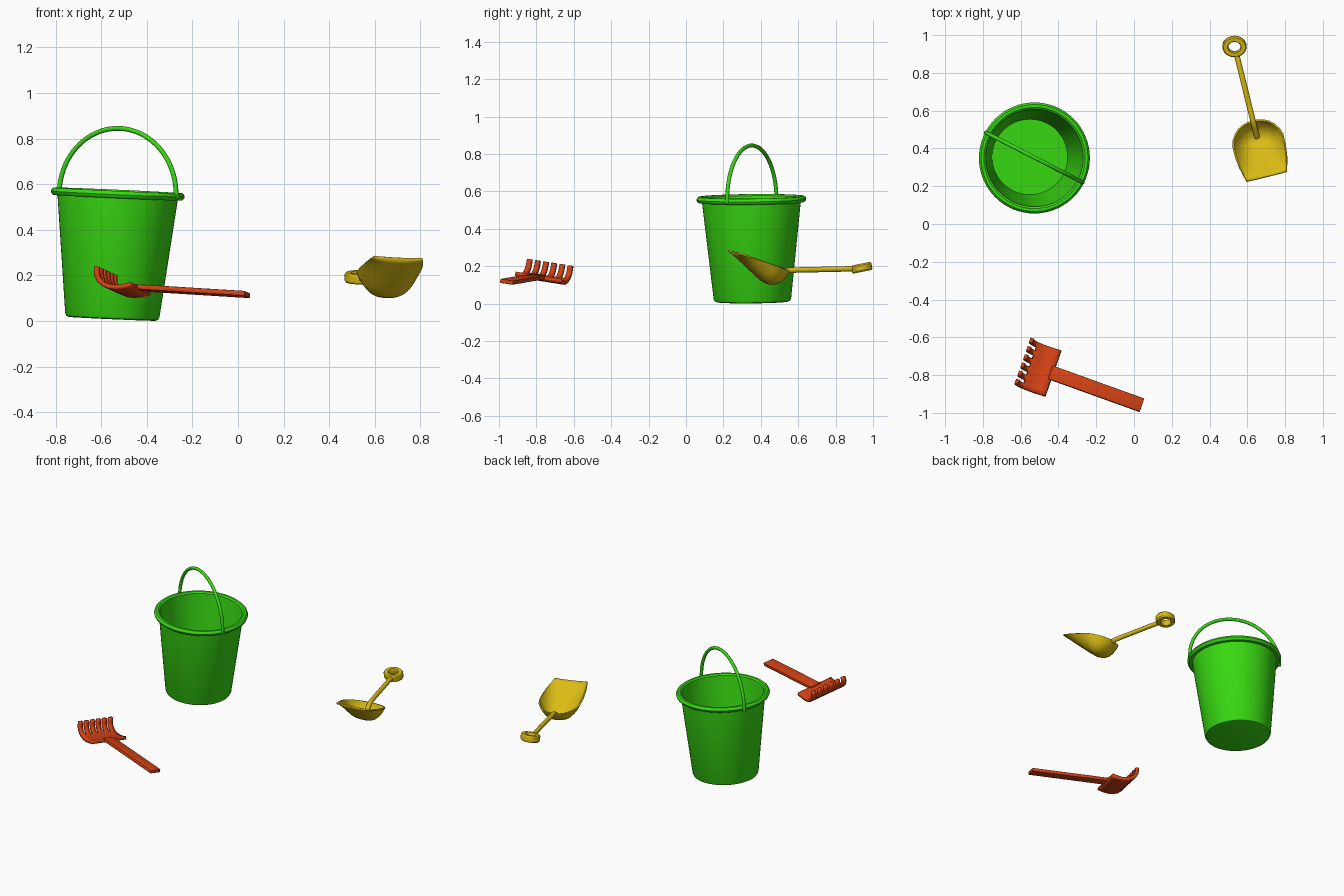
import bpy, bmesh, math
from mathutils import Matrix, Vector

if "Cube" in bpy.data.objects:
    bpy.data.objects.remove(bpy.data.objects["Cube"])


def material(name, rgb):
    m = bpy.data.materials.new(name)
    m.diffuse_color = (*rgb, 1)
    m.use_nodes = True
    m.node_tree.nodes["Principled BSDF"].inputs["Base Color"].default_value = m.diffuse_color
    return m


GREEN = material("green_plastic", (0.04, 0.70, 0.006))
YELLOW = material("yellow_plastic", (0.70, 0.50, 0.007))
ORANGE = material("orange_plastic", (0.66, 0.055, 0.007))


def finish(obj, mat, angle=35):
    bpy.ops.object.select_all(action='DESELECT')
    obj.select_set(True)
    bpy.context.view_layer.objects.active = obj
    if obj.type == 'CURVE':
        bpy.ops.object.convert(target='MESH')
        obj = bpy.context.object
    obj.data.materials.clear()
    obj.data.materials.append(mat)
    bpy.ops.object.shade_smooth_by_angle(angle=math.radians(angle))
    return obj


def from_bmesh(name, bm, mat, matrix, solid=0):
    bmesh.ops.remove_doubles(bm, verts=bm.verts, dist=1e-5)
    bmesh.ops.recalc_face_normals(bm, faces=bm.faces)
    me = bpy.data.meshes.new(name)
    bm.to_mesh(me)
    bm.free()
    obj = bpy.data.objects.new(name, me)
    bpy.context.collection.objects.link(obj)
    obj.matrix_world = matrix
    if solid:
        s = obj.modifiers.new("thickness", 'SOLIDIFY')
        s.thickness, s.offset = solid, 0
        s.use_even_offset = True
    return finish(obj, mat)


def lathe(name, profile, mat, matrix, closed=False, seg=64):
    bm = bmesh.new()
    rings = [[bm.verts.new((r * math.cos(2 * math.pi * i / seg), r * math.sin(2 * math.pi * i / seg), z))
              for i in range(seg)] for r, z in profile]
    n = len(rings)
    for k in range(n if closed else n - 1):
        a, b = rings[k], rings[(k + 1) % n]
        for i in range(seg):
            j = (i + 1) % seg
            bm.faces.new((a[i], a[j], b[j], b[i]))
    bmesh.ops.dissolve_degenerate(bm, dist=1e-6, edges=bm.edges)
    return from_bmesh(name, bm, mat, matrix)


def grid(rows, keep=lambda i, j: True):
    bm = bmesh.new()
    vs = [[bm.verts.new(p) for p in row] for row in rows]
    for i in range(len(vs) - 1):
        for j in range(len(vs[0]) - 1):
            if keep(i, j):
                bm.faces.new((vs[i][j], vs[i + 1][j], vs[i + 1][j + 1], vs[i][j + 1]))
    return bm


def tube(name, pts, radius, mat):
    cu = bpy.data.curves.new(name, 'CURVE')
    cu.dimensions = '3D'
    cu.bevel_depth, cu.bevel_resolution, cu.use_fill_caps = radius, 4, True
    sp = cu.splines.new('POLY')
    sp.points.add(len(pts) - 1)
    for q, p in zip(sp.points, pts):
        q.co = (*p, 1)
    obj = bpy.data.objects.new(name, cu)
    bpy.context.collection.objects.link(obj)
    return finish(obj, mat)


def frame(origin, x, y):
    x = Vector(x).normalized()
    z = x.cross(Vector(y)).normalized()
    y = z.cross(x)
    m = Matrix((x, y, z)).transposed().to_4x4()
    m.translation = origin
    return m


# bucket: one turned wall with rolled rim, slightly tilted
tilt = Matrix.Rotation(0.045, 4, 'Y') @ Matrix.Rotation(0.01, 4, 'X')
lathe("bucket", [(0, 0), (0.190, 0), (0.201, 0.004), (0.207, 0.016), (0.264, 0.532),
                 (0.283, 0.532), (0.291, 0.539), (0.294, 0.548), (0.291, 0.557),
                 (0.283, 0.564), (0.268, 0.564), (0.258, 0.556), (0.200, 0.014), (0, 0.014)],
      GREEN, Matrix.Translation((-0.552, 0.355, 0.0095)) @ tilt)

# bucket handle: half hoop across the rim
hx, hy = math.cos(math.radians(-27.2)), math.sin(math.radians(-27.2))
arc = [(0.288 * math.cos(math.pi * i / 40), 0.288 * math.sin(math.pi * i / 40)) for i in range(41)]
arc = [(0.288, -0.022)] + arc + [(-0.288, -0.008)]
tube("bucket_handle", [(-0.528 + s * hx, 0.352 + s * hy, 0.557 + h) for s, h in arc], 0.0105, GREEN)

# shovel blade: dished scoop, u runs from the tip to the back, v across
TIP, U, V = Vector((0.703, 0.251, 0)), Vector((-0.24, 0.971, 0)), Vector((0.971, 0.24, 0))


def lerp(table, x):
    for (x0, y0), (x1, y1) in zip(table, table[1:]):
        if x <= x1:
            return y0 + (y1 - y0) * (x - x0) / (x1 - x0)
    return table[-1][1]


WIDTH = [(0, 0.110), (0.08, 0.128), (0.14, 0.135), (0.20, 0.135), (0.23, 0.125),
         (0.26, 0.104), (0.28, 0.082), (0.293, 0.056), (0.30, 0.030), (0.302, 0.008)]
DEPTH = [(0, 0.002), (0.06, 0.040), (0.12, 0.077), (0.16, 0.099), (0.19, 0.106), (0.22, 0.099),
         (0.25, 0.079), (0.28, 0.046), (0.293, 0.024), (0.302, 0.0)]
us = sorted({round(0.02 * i, 3) for i in range(15)} | {u for u, _ in WIDTH} | {0.19, 0.25, 0.287})
rows = []
for u in us:
    row = []
    for j in range(25):
        t = math.sin(math.pi * (j / 24 - 0.5))
        v = t * lerp(WIDTH, u)
        z = 0.277 - 0.33 * u - 0.05 * v - lerp(DEPTH, u) * (1 - abs(t) ** 2.8)
        row.append(TIP + U * u + V * v + Vector((0, 0, z)))
    rows.append(row)
from_bmesh("shovel_blade", grid(rows), YELLOW, Matrix.Identity(4), 0.009)

# shovel shaft: straight bar bending down through the back of the blade
tube("shovel_shaft", [TIP + U * u + Vector((0, 0, z)) for u, z in
                      [(0.655, 0.186), (0.33, 0.179), (0.30, 0.176), (0.275, 0.163), (0.215, 0.118)]],
     0.0145, YELLOW)

# shovel grip: oval ring, tipped up at the far end
ring = [(0.036, -0.022), (0.058, -0.022), (0.064, -0.014), (0.064, 0.014),
        (0.058, 0.022), (0.036, 0.022), (0.032, 0.014), (0.032, -0.014)]
lathe("shovel_grip", ring, YELLOW,
      Matrix.Translation((0.532, 0.940, 0.192)) @ Matrix.Rotation(0.2, 4, 'X') @ Matrix.Diagonal((1, 0.86, 1, 1)),
      closed=True, seg=40)

# rake head: curved plate with slots cut between six teeth
RAKE = frame((-0.428, -0.791, 0.145), (0.941, -0.338, -0.058), (0.338, 0.941, -0.15))
profile = [(0, -0.003), (-0.03, -0.013), (-0.07, -0.020), (-0.10, -0.018), (-0.128, -0.010),
           (-0.150, 0.006), (-0.163, 0.026), (-0.168, 0.046), (-0.169, 0.066)]
cuts, b = [], -0.13
for k in range(6):
    cuts += [b, b + 0.027]
    b += 0.0466
bm = grid([[(a, c, z) for c in cuts] for a, z in profile], lambda i, j: i < 4 or j % 2 == 0)
from_bmesh("rake_head", bm, ORANGE, RAKE, 0.02)

# rake handle: flat bar
bm = bmesh.new()
bmesh.ops.create_cube(bm, size=1, matrix=Matrix.Translation((0.242, 0, 0)) @ Matrix.Diagonal((0.516, 0.075, 0.022, 1)))
bmesh.ops.bevel(bm, geom=bm.edges[:], offset=0.004, segments=2, profile=0.5, affect='EDGES')
from_bmesh("rake_handle", bm, ORANGE, RAKE)
